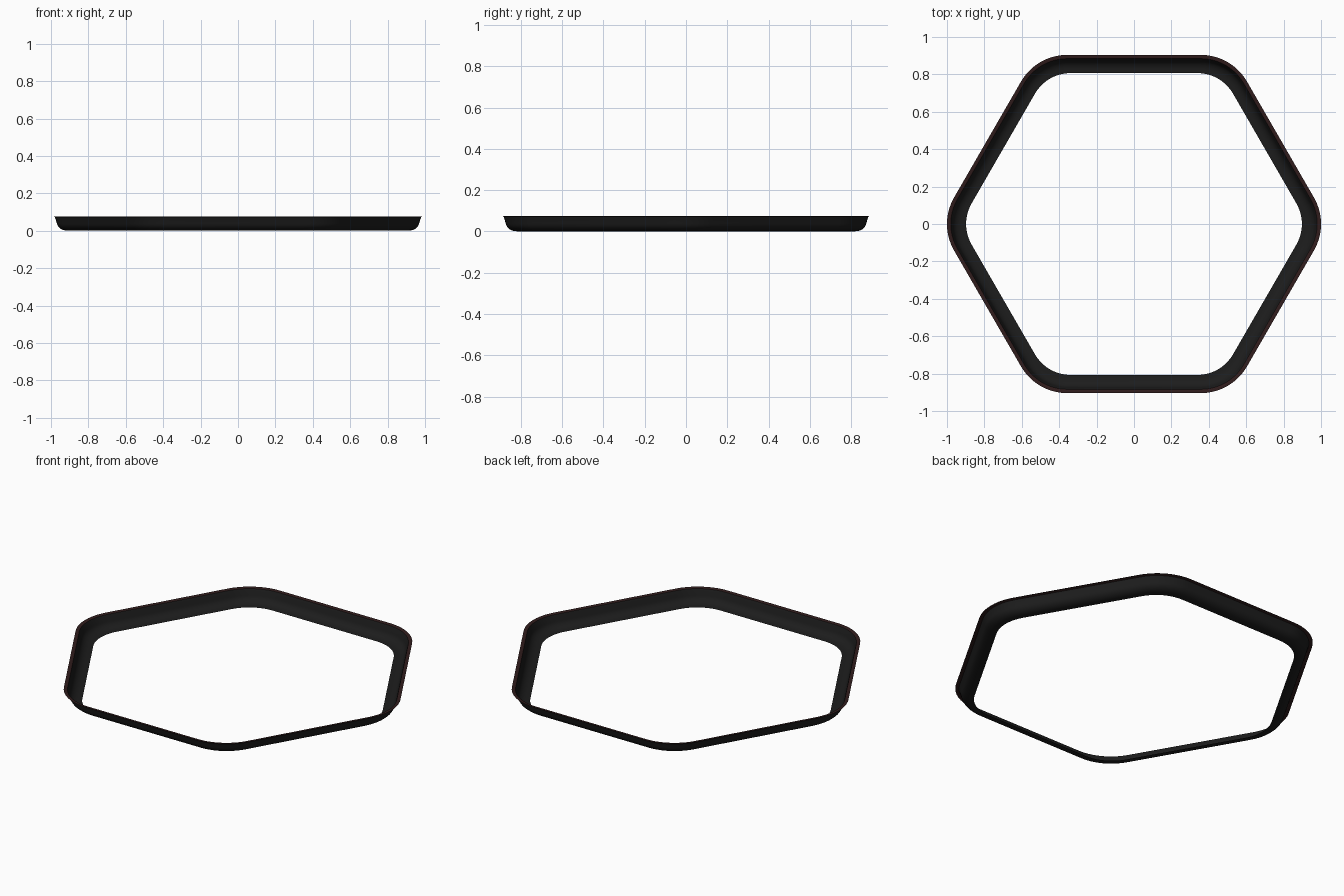
import bpy, bmesh, math

if "Cube" in bpy.data.objects:
    bpy.data.objects.remove(bpy.data.objects["Cube"])

ARC = 10  # segments per rounded corner


def hex_loop(apothem, radius):
    """Rounded hexagon with corners on the x axis."""
    centre = (apothem - radius) / math.cos(math.pi / 6)
    pts = []
    for k in range(6):
        mid = k * math.pi / 3
        for i in range(ARC + 1):
            a = mid - math.pi / 6 + math.pi / 3 * i / ARC
            pts.append((centre * math.cos(mid) + radius * math.cos(a),
                        centre * math.sin(mid) + radius * math.sin(a)))
    return pts


def hex_band(name, profile, colour):
    """Sweep a profile of (apothem, corner radius, height) around the hexagon."""
    bm = bmesh.new()
    rings = [[bm.verts.new((x, y, z)) for x, y in hex_loop(a, r)]
             for a, r, z in profile]
    n = len(rings[0])
    for lo, hi in zip(rings, rings[1:]):
        for i in range(n):
            j = (i + 1) % n
            bm.faces.new((lo[i], lo[j], hi[j], hi[i]))
    mesh = bpy.data.meshes.new(name)
    bm.to_mesh(mesh)
    bm.free()
    obj = bpy.data.objects.new(name, mesh)
    bpy.context.collection.objects.link(obj)
    mat = bpy.data.materials.new(name + "_material")
    mat.diffuse_color = colour
    mat.use_nodes = True
    mat.node_tree.nodes["Principled BSDF"].inputs["Base Color"].default_value = mat.diffuse_color
    mesh.materials.append(mat)
    bpy.ops.object.select_all(action='DESELECT')
    obj.select_set(True)
    bpy.context.view_layer.objects.active = obj
    bpy.ops.object.shade_smooth_by_angle(angle=math.radians(40))
    return obj


# Curved wall: flat inner foot, rounded bend, nearly upright side
wall = [(0.807, 0.22, 0.0), (0.822, 0.225, 0.001)]
for i in range(1, 9):
    t = math.radians(80) * i / 8
    wall.append((0.822 + 0.052 * math.sin(t), 0.225 + 0.035 * math.sin(t),
                 0.001 + 0.045 * (1 - math.cos(t))))
wall += [(0.880, 0.264, 0.062), (0.884, 0.266, 0.073)]
hex_band("tray_wall", wall, (0.012, 0.012, 0.012, 1))

# Thin flat lip around the top
lip = [(0.884, 0.266, 0.073), (0.890, 0.270, 0.0755), (0.904, 0.283, 0.0755)]
hex_band("rim_lip", lip, (0.03, 0.012, 0.012, 1))
